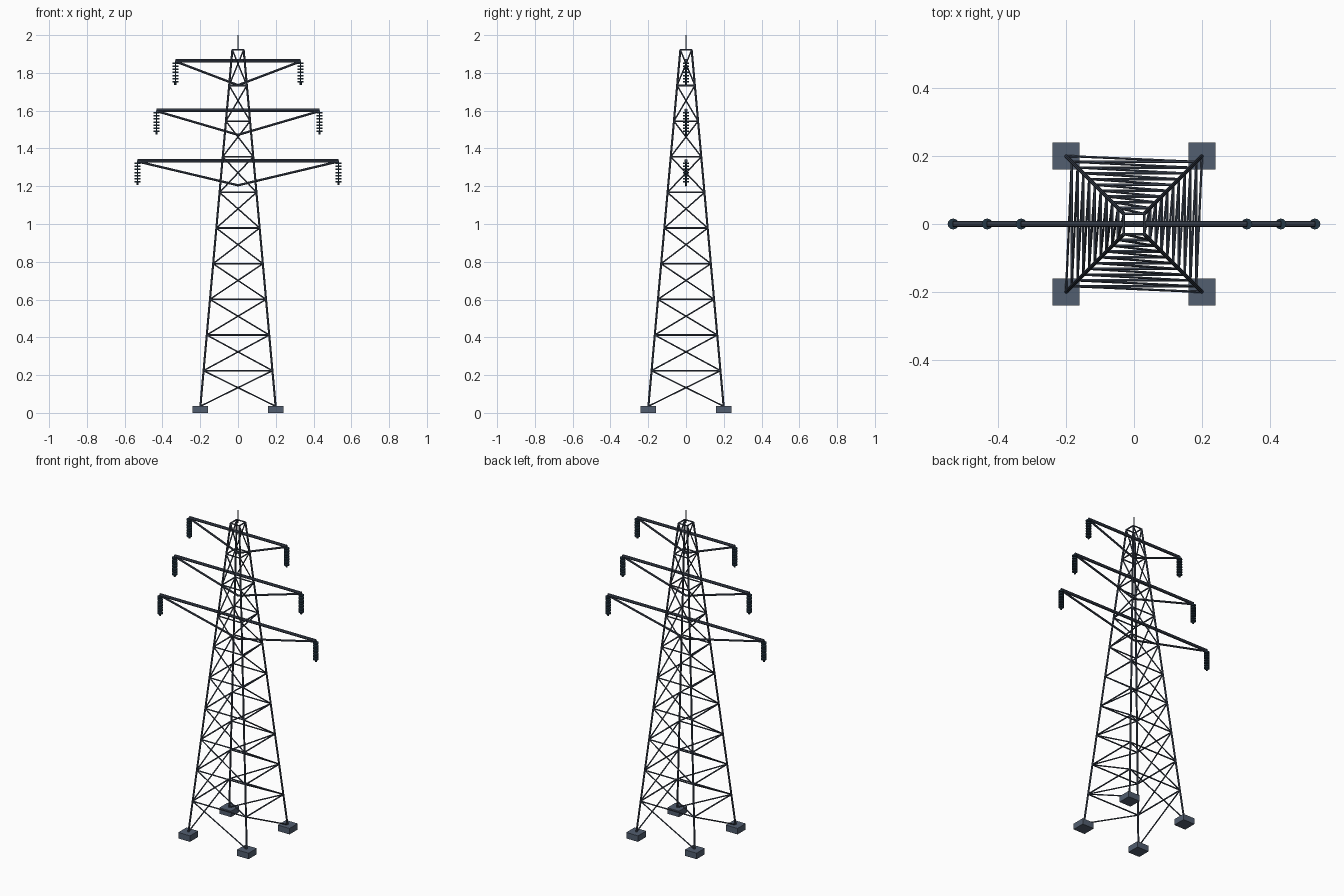
import bpy
import bmesh
from mathutils import Vector, Matrix

if "Cube" in bpy.data.objects:
    bpy.data.objects.remove(bpy.data.objects["Cube"], do_unlink=True)


def make_material(name, rgb):
    mat = bpy.data.materials.new(name)
    mat.use_nodes = True
    mat.diffuse_color = (*rgb, 1)
    mat.node_tree.nodes["Principled BSDF"].inputs["Base Color"].default_value = (*rgb, 1)
    return mat


steel = make_material("blue grey steel", (0.052, 0.066, 0.095))
footing = make_material("slate footing", (0.085, 0.112, 0.16))
glaze = make_material("dark teal glaze", (0.018, 0.038, 0.058))


def add_bar(bm, start, end, radius, sides=8):
    """Straight round bar between two points."""
    start, end = Vector(start), Vector(end)
    axis = end - start
    turn = axis.to_track_quat("Z", "Y").to_matrix().to_4x4()
    bmesh.ops.create_cone(bm, cap_ends=True, segments=sides, radius1=radius,
                          radius2=radius, depth=axis.length,
                          matrix=Matrix.Translation((start + end) / 2) @ turn)


def finish(bm, name, mat):
    mesh = bpy.data.meshes.new(name)
    bm.to_mesh(mesh)
    bm.free()
    mesh.materials.append(mat)
    obj = bpy.data.objects.new(name, mesh)
    bpy.context.collection.objects.link(obj)
    return obj


BASE, TOP, PANELS = 0.035, 1.922, 10
CORNERS = [(1, -1), (-1, -1), (-1, 1), (1, 1)]  # clockwise from above


def joint(corner, level):
    """Point on a leg at a panel level."""
    t = level / PANELS
    half = 0.2 + (0.03 - 0.2) * t
    x, y = CORNERS[corner % 4]
    return Vector((x * half, y * half, BASE + (TOP - BASE) * t))


# Legs and footings
legs, feet = bmesh.new(), bmesh.new()
for c, (x, y) in enumerate(CORNERS):
    add_bar(legs, joint(c, 0) - Vector((0, 0, 0.01)), joint(c, PANELS), 0.0055)
    bmesh.ops.create_cube(feet, size=1, matrix=Matrix.Translation(
        (x * 0.2, y * 0.2, 0.0185)) @ Matrix.Diagonal((0.08, 0.08, 0.037, 1)))
finish(legs, "tower_legs", steel)
finish(feet, "footings", footing)

# Lattice: one ring of bars per level, one diagonal per face and panel
rings, diagonals = bmesh.new(), bmesh.new()
for level in range(PANELS):
    for c in range(4):
        add_bar(rings, joint(c, level + 1), joint(c + 1, level + 1), 0.0044, 6)
        add_bar(diagonals, joint(c, level), joint(c + 1, level + 1), 0.0038, 6)
finish(rings, "horizontal_braces", steel)
finish(diagonals, "diagonal_braces", steel)

# Crossarms with struts and hanging insulators
for name, z, reach in (("upper", 1.865, 0.332), ("middle", 1.602, 0.432),
                       ("lower", 1.335, 0.532)):
    arm, strings = bmesh.new(), bmesh.new()
    add_bar(arm, (-reach, 0, z), (reach, 0, z), 0.009)
    for side in (-1, 1):
        x = side * reach
        add_bar(arm, (0, 0, z - 0.13), (x, 0, z - 0.004), 0.006)
        add_bar(strings, (x, 0, z), (x, 0, z - 0.128), 0.0025)
        for k in range(7):
            top = z - 0.009 - k * 0.0165
            add_bar(strings, (x, 0, top), (x, 0, top - 0.008), 0.016, 12)
        # Clamp at the foot of the string
        add_bar(strings, (x, 0, z - 0.116), (x, 0, z - 0.128), 0.006)
    finish(arm, name + "_crossarm", steel)
    finish(strings, name + "_insulators", glaze)

# Lightning rod at the peak
rod = bmesh.new()
add_bar(rod, (0, 0, TOP - 0.002), (0, 0, 2.0), 0.003)
finish(rod, "lightning_rod", steel)
